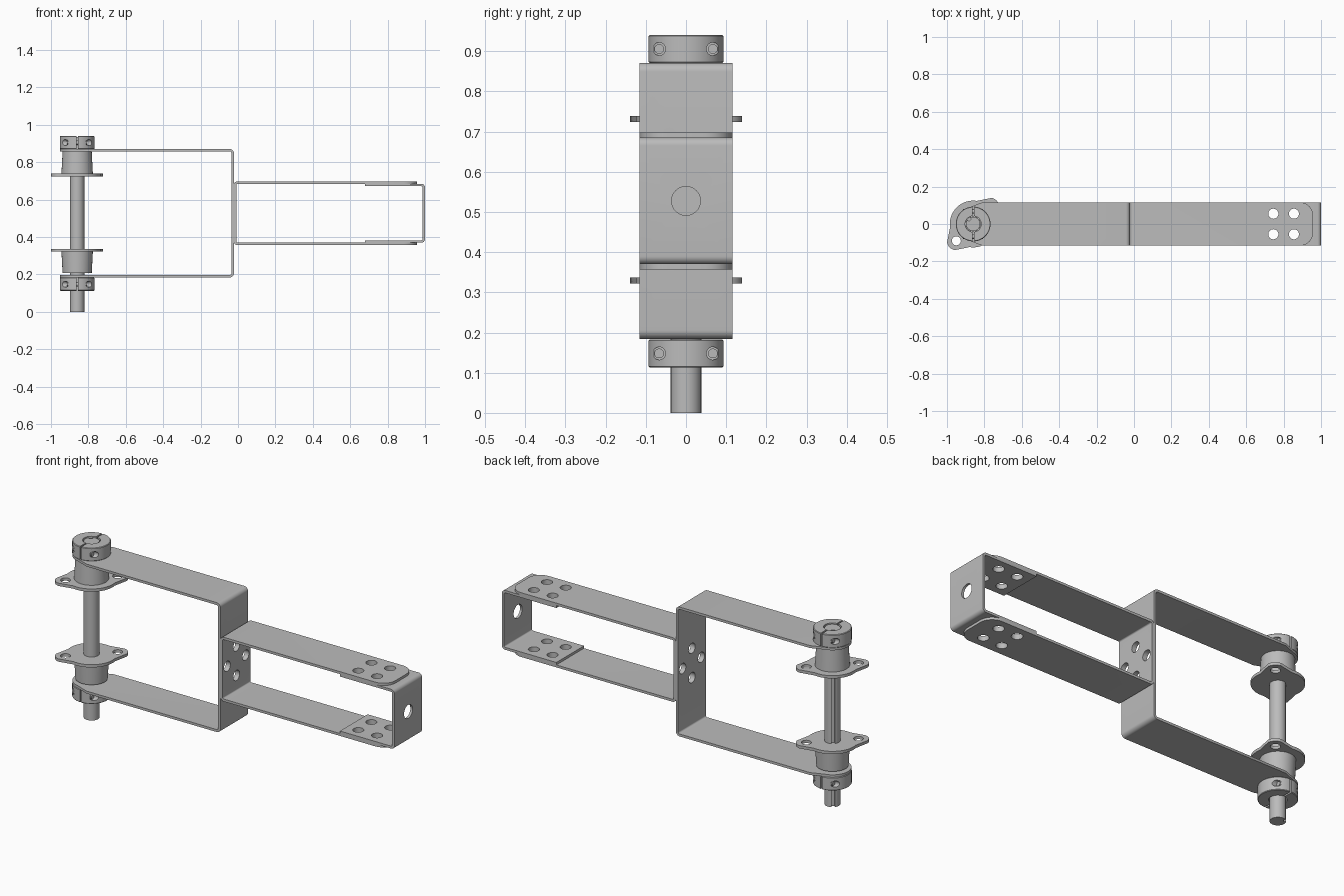
import bpy, bmesh
from math import sin, cos, pi, radians
from mathutils import Matrix, Vector

if "Cube" in bpy.data.objects:
    bpy.data.objects.remove(bpy.data.objects["Cube"], do_unlink=True)

SHAFT_X = -0.86
HALF_W = 0.116
SHEET = 0.013
MID_Z = 0.5275

steel = bpy.data.materials.new("plain_grey_steel")
steel.use_nodes = True
GREY = (0.5, 0.5, 0.5, 1)
steel.diffuse_color = GREY
steel.node_tree.nodes["Principled BSDF"].inputs["Base Color"].default_value = GREY


def make(name, bm):
    bmesh.ops.recalc_face_normals(bm, faces=bm.faces)
    me = bpy.data.meshes.new(name)
    bm.to_mesh(me)
    bm.free()
    ob = bpy.data.objects.new(name, me)
    bpy.context.collection.objects.link(ob)
    me.materials.append(steel)
    return ob


def prism(name, points, start, end):
    """Extrude a closed outline of 3D points from offset start to offset end."""
    bm = bmesh.new()
    face = bm.faces.new([bm.verts.new(Vector(p) + Vector(start)) for p in points])
    ext = bmesh.ops.extrude_face_region(bm, geom=[face])
    verts = [v for v in ext["geom"] if isinstance(v, bmesh.types.BMVert)]
    bmesh.ops.translate(bm, verts=verts, vec=Vector(end) - Vector(start))
    return make(name, bm)


def plate(name, outline, z0, z1):
    return prism(name, [(x, y, 0) for x, y in outline], (0, 0, z0), (0, 0, z1))


def rods(name, centres, r, length, axis="Z", r2=None, segs=32):
    """One mesh holding equal cylinders along an axis."""
    turn = {"Z": Matrix(), "X": Matrix.Rotation(pi / 2, 4, "Y")}[axis]
    bm = bmesh.new()
    for c in centres:
        bmesh.ops.create_cone(bm, cap_ends=True, segments=segs, radius1=r,
                              radius2=r if r2 is None else r2, depth=length,
                              matrix=Matrix.Translation(c) @ turn)
    return make(name, bm)


def box(name, centre, size, spin=0):
    bm = bmesh.new()
    bmesh.ops.create_cube(bm, size=1, matrix=Matrix.Translation(centre)
                          @ Matrix.Rotation(spin, 4, "Z") @ Matrix.Diagonal((*size, 1)))
    return make(name, bm)


def carve(ob, cutter, mode="DIFFERENCE"):
    mod = ob.modifiers.new("carve", "BOOLEAN")
    mod.operation, mod.object, mod.solver = mode, cutter, "EXACT"
    graph = bpy.context.evaluated_depsgraph_get()
    graph.update()
    me = bpy.data.meshes.new_from_object(ob.evaluated_get(graph))
    ob.modifiers.clear()
    ob.data = me
    bpy.data.objects.remove(cutter, do_unlink=True)


def arc(cx, cy, r, a0, a1, n=8):
    angles = [radians(a0 + (a1 - a0) * i / n) for i in range(n + 1)]
    return [(cx + r * cos(a), cy + r * sin(a)) for a in angles]


def channel(name, web, tip, z0, z1, r):
    """Bent sheet U: the web stands at x = web, both arms run to x = tip."""
    s = 1 if tip > web else -1

    def run(off):
        pts = [(tip, z0 + off)]
        pts += arc(0, z0 + r, r - off, 270, 180)
        pts += arc(0, z1 - r, r - off, 180, 90)
        pts += [(tip, z1 - off)]
        return [pts[0]] + [(web + s * (r + x), z) for x, z in pts[1:-1]] + [pts[-1]]

    outline = run(0) + run(SHEET)[::-1]
    return prism(name, [(x, 0, z) for x, z in outline], (0, -HALF_W, 0), (0, HALF_W, 0))


# Wide bracket that carries the shaft, with rounded arm ends
wide = channel("wide_bracket", -0.022, -1.0, 0.184, 0.871, 0.022)
plan = [(0.1, -HALF_W), (0.1, HALF_W), (-0.81, HALF_W)]
plan += arc(SHAFT_X, 0, 0.092, 100, 260, 24) + [(-0.81, -HALF_W)]
carve(wide, plate("plan", plan, 0, 1), "INTERSECT")

# Narrow fork bolted to the back of the wide bracket
fork = channel("narrow_fork", -0.022, 0.957, 0.357, 0.698, 0.02)
plan = [(-0.1, HALF_W), (-0.1, -HALF_W)]
plan += arc(0.887, -0.046, 0.07, -90, 0) + arc(0.887, 0.046, 0.07, 0, 90)
carve(fork, plate("plan", plan, 0, 1), "INTERSECT")

# End bracket nested inside the fork
end = channel("end_bracket", 1.0, 0.68, 0.37, 0.685, 0.02)
carve(end, rods("bore", [(1, 0, MID_Z)], 0.036, 0.2, "X"))

# Bolt holes through the arms and through the joined webs
arm_holes = [(x, y, MID_Z) for x in (0.745, 0.855) for y in (-0.055, 0.055)]
web_holes = [(-0.02, y, MID_Z + z) for y, z in
             ((0.078, 0), (-0.078, 0), (0, 0.078), (0, -0.078))]
for ob in (fork, end):
    carve(ob, rods("holes", arm_holes, 0.027, 1))
for ob in (fork, wide):
    carve(ob, rods("holes", web_holes, 0.027, 0.2, "X"))

# Shaft with a keyway along its length
shaft = rods("shaft", [(SHAFT_X, 0, 0.468)], 0.038, 0.936, segs=48)
key = radians(130)
carve(shaft, box("keyway", (SHAFT_X + 0.04 * cos(key), 0.04 * sin(key), 0.5),
                 (0.028, 0.017, 1.2), key))
carve(wide, rods("shaft_hole", [(SHAFT_X, 0, MID_Z)], 0.039, 1))

# Bearings: diamond flange with two lobes, and a tapered hub
LOBE = 0.09
lobes = [(SHAFT_X + s * LOBE, s * LOBE) for s in (1, -1)]
flange = []
for i, (x, y) in enumerate(lobes):
    turn = 180 * i
    flange += arc(x, y, 0.05, 9 + turn, 81 + turn)
    flange += arc(SHAFT_X, 0, 0.125, 81 + turn, 189 + turn, 20)
for name, f0, h0, h1, r0, r1 in (("upper", 0.724, 0.738, 0.857, 0.084, 0.078),
                                 ("lower", 0.322, 0.208, 0.322, 0.078, 0.084)):
    ob = plate(name + "_bearing_flange", flange, f0, f0 + 0.015)
    carve(ob, rods("holes", [(x, y, f0) for x, y in lobes], 0.024, 0.2))
    rods(name + "_bearing_hub", [(SHAFT_X, 0, (h0 + h1) / 2)], r0, h1 - h0, r2=r1, segs=48)

# Split clamp collars with a screw on each side of the shaft
for name, z in (("upper", 0.9055), ("lower", 0.148)):
    collar = rods(name + "_collar", [(SHAFT_X, 0, z)], 0.093, 0.07, segs=64)
    rim = [e for e in collar.data.edges
           if len({collar.data.vertices[i].co.z for i in e.vertices}) == 1]
    bm = bmesh.new()
    bm.from_mesh(collar.data)
    bm.edges.ensure_lookup_table()
    bmesh.ops.bevel(bm, geom=[bm.edges[e.index] for e in rim], offset=0.003,
                    segments=1, affect="EDGES")
    bm.to_mesh(collar.data)
    bm.free()
    carve(collar, rods("bore", [(SHAFT_X, 0, z)], 0.043, 0.2))
    carve(collar, box("split", (SHAFT_X, 0, z), (0.008, 0.3, 0.2)))
    seats = [(SHAFT_X + s * 0.098, y, z) for s in (1, -1) for y in (0.067, -0.067)]
    carve(collar, rods("seats", seats, 0.016, 0.1, "X", segs=24))
    rods(name + "_collar_screws", [(SHAFT_X, y, z) for y in (0.067, -0.067)],
         0.012, 0.108, "X", segs=24)

# Smooth the round faces, keep the bends and rims crisp
for ob in bpy.context.collection.objects:
    if ob.type == "MESH" and ob.data.materials and ob.data.materials[0] == steel:
        ob.data.shade_smooth()
        ob.data.set_sharp_from_angle(angle=radians(30))
